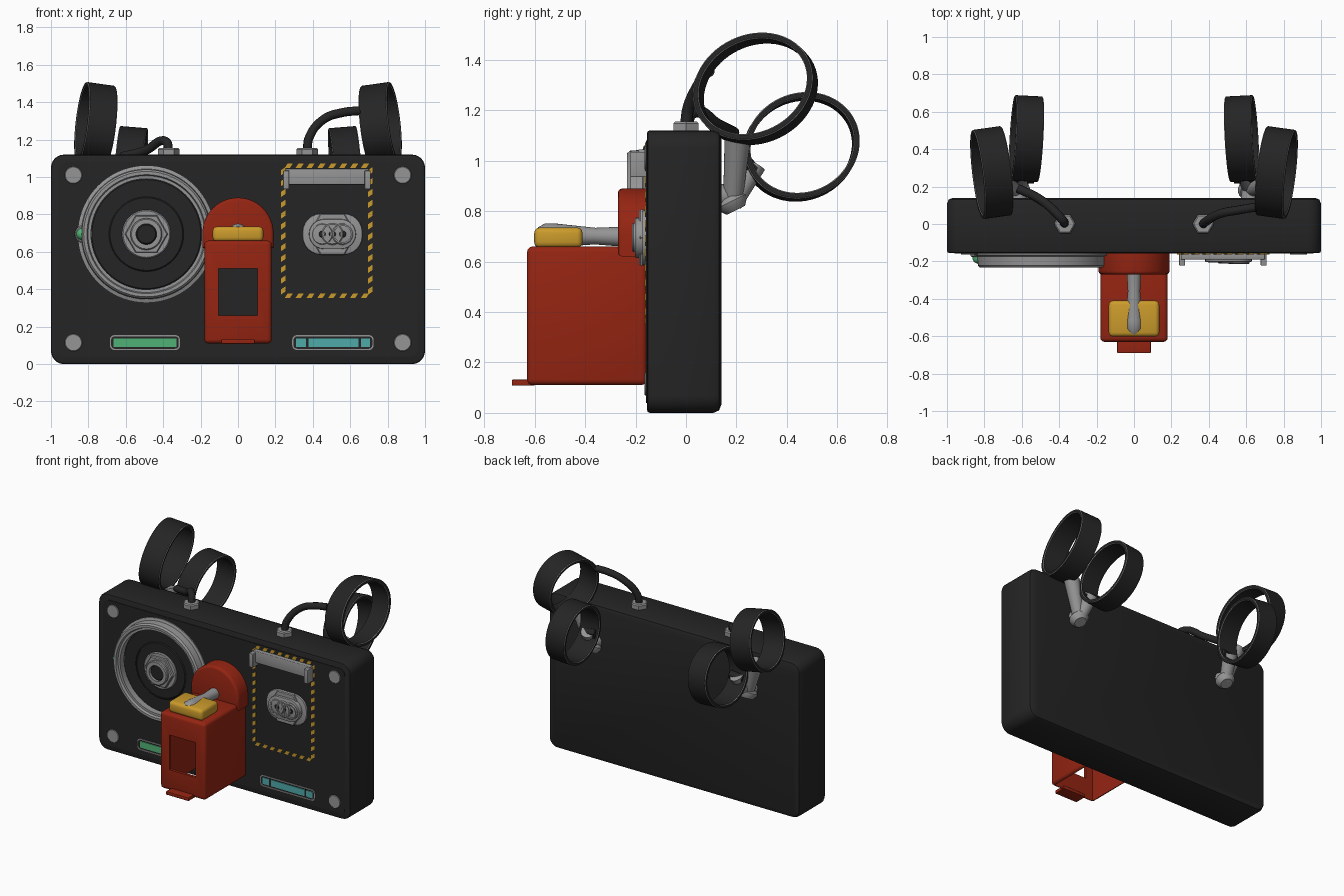
import bpy, bmesh, math
from mathutils import Vector, Matrix

if "Cube" in bpy.data.objects:
    bpy.data.objects.remove(bpy.data.objects["Cube"])


def material(name, rgb):
    m = bpy.data.materials.new(name)
    m.use_nodes = True
    m.diffuse_color = (*rgb, 1)
    m.node_tree.nodes["Principled BSDF"].inputs["Base Color"].default_value = (*rgb, 1)
    return m


BLACK = material("black", (.018, .018, .018))
GREY = material("grey", (.3, .3, .3))
RED = material("red", (.3, .018, .006))
YELLOW = material("yellow", (.6, .33, .025))
GREEN = material("green", (.08, .45, .18))
TEAL = material("teal", (.08, .4, .4))
FRONT = -.155
OUT = Vector((0, -1, 0))
parts = []


def finish(name, bm, *mats):
    bmesh.ops.remove_doubles(bm, verts=bm.verts, dist=1e-5)
    bmesh.ops.recalc_face_normals(bm, faces=bm.faces)
    me = bpy.data.meshes.new(name)
    bm.to_mesh(me)
    bm.free()
    for m in mats:
        me.materials.append(m)
    ob = bpy.data.objects.new(name, me)
    bpy.context.collection.objects.link(ob)
    parts.append(ob)
    return ob


def box(name, lo, hi, mat, bevel=0):
    lo, hi = Vector(lo), Vector(hi)
    bm = bmesh.new()
    bmesh.ops.create_cube(bm, size=1)
    for v in bm.verts:
        v.co = (lo + hi) / 2 + v.co * (hi - lo)
    if bevel:
        bmesh.ops.bevel(bm, geom=bm.edges[:], offset=bevel, segments=3, profile=.5, affect='EDGES')
    return finish(name, bm, mat)


def rounded(cx, cz, w, h, r, n=6):
    """Outline of a rounded rectangle in the x-z plane."""
    pts = []
    for k, (sx, sz) in enumerate(((1, 1), (-1, 1), (-1, -1), (1, -1))):
        for i in range(n + 1):
            a = math.pi / 2 * (k + i / n)
            pts.append((cx + sx * (w / 2 - r) + r * math.cos(a), cz + sz * (h / 2 - r) + r * math.sin(a)))
    return pts


def prism(name, outline, y0, y1, mat, front=0, back=0, segments=2):
    """Outline extruded along y, with optional bevels on its front and back rims."""
    bm = bmesh.new()
    a = bm.faces.new([bm.verts.new((x, y0, z)) for x, z in outline])
    ext = bmesh.ops.extrude_face_region(bm, geom=[a], use_keep_orig=True)["geom"]
    for v in ext:
        if isinstance(v, bmesh.types.BMVert):
            v.co.y = y1
    for y, size in ((y0, front), (y1, back)):
        rim = [e for e in bm.edges if all(abs(v.co.y - y) < 1e-6 for v in e.verts)]
        if size:
            bmesh.ops.bevel(bm, geom=rim, offset=size, segments=segments, profile=.5, affect='EDGES')
    return finish(name, bm, mat)


def frame(name, outer, inner, y, mat):
    """Flat ring between two outlines, standing on the front panel."""
    bm = bmesh.new()
    loops = [[bm.verts.new((x, d, z)) for x, z in o]
             for o, d in ((outer, FRONT), (outer, y), (inner, y), (inner, FRONT))]
    for a, b in zip(loops, loops[1:] + loops[:1]):
        for i in range(len(a)):
            j = (i + 1) % len(a)
            bm.faces.new((a[i], a[j], b[j], b[i]))
    return finish(name, bm, mat)


def lathe(name, profile, at, axis, mats, steps=40, closed=False, radii=(0, 0), long=(1, 0, 0), rule=None):
    """Turn (radius, height) points about an axis; radii adds an ellipse."""
    z = Vector(axis).normalized()
    x = Vector(long)
    x = (x - z * x.dot(z)).normalized()
    turn = Matrix((x, z.cross(x), z)).transposed()
    bm = bmesh.new()
    rows = []
    for r, h in profile:
        angles = [2 * math.pi * i / steps for i in range(steps)]
        rows.append([bm.verts.new(Vector(at) + turn @ Vector(
            ((radii[0] + r) * math.cos(a), (radii[1] + r) * math.sin(a), h))) for a in angles])
    for k in range(len(rows) - (0 if closed else 1)):
        a, b = rows[k], rows[(k + 1) % len(rows)]
        for i in range(steps):
            j = (i + 1) % steps
            f = bm.faces.new((a[i], a[j], b[j], b[i]))
            f.material_index = rule(k) if rule else 0
    return finish(name, bm, *mats)


def disc(name, x, z, r, depth, mat, steps=40, base=0):
    edge = min(.006, (depth - base) / 3)
    return lathe(name, [(0, base), (r, base), (r, depth - edge), (r - edge, depth), (0, depth)],
                 (x, FRONT, z), OUT, [mat], steps)


def tube(name, x, z, r, inner, depth, mat, steps=40):
    return lathe(name, [(r, 0), (r, depth - .006), (r - .006, depth), (inner, depth), (inner, 0)],
                 (x, FRONT, z), OUT, [mat], steps, closed=True)


def rod(name, p, q, r0, r1, mat, steps=20):
    p, q = Vector(p), Vector(q)
    n = (q - p).length
    return lathe(name, [(0, 0), (r0, 0), (r1, n), (0, n)], p, q - p, [mat], steps, long=(.3, 1, .2))


def cable(name, pts):
    cu = bpy.data.curves.new(name, 'CURVE')
    cu.dimensions = '3D'
    cu.bevel_depth = .024
    cu.bevel_resolution = 3
    cu.use_fill_caps = True
    sp = cu.splines.new('BEZIER')
    sp.bezier_points.add(len(pts) - 1)
    for b, p in zip(sp.bezier_points, pts):
        b.co = p
        b.handle_left_type = b.handle_right_type = 'AUTO'
    cu.materials.append(BLACK)
    bpy.context.collection.objects.link(bpy.data.objects.new(name, cu))


# Case and corner screws
prism("case", rounded(0, .56, 2, 1.12, .07), FRONT, .14, BLACK, front=.012, back=.032)
prism("front_panel", rounded(0, .56, 1.92, 1.04, .045), FRONT - .004, FRONT, BLACK)
for x in (-.88, .88):
    for z in (.115, 1.01):
        disc("corner_screw", x, z, .046, .009, GREY)

# Dial with its hub and pilot lamp
DX, DZ = -.49, .695
lathe("dial_ring", [(.365, 0), (.365, .012), (.348, .018), (.345, .066), (.335, .078), (.318, .078),
                    (.312, .06), (.296, .06), (.296, 0)], (DX, FRONT, DZ), OUT, [GREY], 72, closed=True)
disc("dial_face", DX, DZ, .297, .02, BLACK, 64)
tube("dial_step", DX, DZ, .2, .19, .027, BLACK, 56)
disc("hub_washer", DX, DZ, .13, .032, GREY)
disc("hub_nut", DX, DZ, .115, .055, GREY, 6)
tube("hub_collar", DX, DZ, .085, .055, .075, GREY)
disc("hub_core", DX, DZ, .055, .062, BLACK)
disc("lamp_housing", DX - .335, DZ, .048, .022, GREY)
lathe("lamp", [(.032 * math.sin(t * math.pi / 8), -.032 * math.cos(t * math.pi / 8)) for t in range(9)],
      (DX - .342, FRONT - .025, DZ), OUT, [GREEN], 20)

# Switch guard: arched mount and hollow cover with a window
arch = [(.19 * math.cos(math.pi * i / 24), .7 + .19 * math.sin(math.pi * i / 24)) for i in range(25)]
prism("guard_mount", arch + [(-.19, .62), (.19, .62)], -.27, FRONT, RED, front=.018, segments=3)
cover = box("guard_cover", (-.18, -.63, .11), (.18, FRONT, .66), RED, .022)
for lo, hi in (((-.16, -.61, 0), (.16, -.1, .64)), ((-.105, -.7, .26), (.105, -.5, .51))):
    cutter = box("cutter", lo, hi, RED)
    cutter.hide_render = True
    parts.remove(cutter)
    mod = cover.modifiers.new("cut", 'BOOLEAN')
    mod.object = cutter
    mod.solver = 'EXACT'
    bpy.context.view_layer.objects.active = cover
    bpy.ops.object.modifier_apply(modifier=mod.name)
    bpy.data.objects.remove(cutter)
box("guard_lip", (-.09, -.69, .108), (.09, -.6, .132), RED, .004)
box("lever_pad", (-.135, -.602, .655), (.135, -.41, .735), YELLOW, .022)
lathe("lever", [(0, 0), (.042, 0), (.036, .1), (.033, .15), (.047, .31), (.046, .35), (.03, .378), (0, .388)],
      (0, -.21, .698), (0, -1, .02), [GREY], 24)

# Socket with hazard border and handle bar
SX, SZ = .505, .695
L, R, B, T = .242, .708, .365, 1.06
for k in range(12):
    z = B + (T - B) * (k + .5) / 12
    for x in (L, R):
        prism("hazard_dash", [(x - .012, z - .022), (x + .012, z - .006), (x + .012, z + .022), (x - .012, z + .006)],
              FRONT - .008, FRONT, YELLOW)
for k in range(8):
    x = L + (R - L) * (k + .5) / 8
    for z in (B, T):
        prism("hazard_dash", [(x - .022, z - .012), (x + .006, z - .012), (x + .022, z + .012), (x - .006, z + .012)],
              FRONT - .008, FRONT, YELLOW)
box("handle_bar", (.25, -.19, .96), (.7, FRONT, 1.045), GREY, .005)
for x in (.257, .693):
    box("handle_end", (x - .016, -.222, .935), (x + .016, FRONT, 1.035), GREY, .004)
prism("socket_flange", rounded(SX, SZ, .32, .22, .1), FRONT - .018, FRONT, GREY, front=.005)
disc("socket_nut", SX, SZ, .128, .032, GREY, 6)
prism("socket_body", rounded(SX, SZ, .25, .16, .079), FRONT - .048, FRONT, GREY, front=.005)
for k, dx in enumerate((-.055, 0, .055)):
    tube("socket_ring", SX + dx, SZ, .058, .044, .052 + .004 * k, GREY, 32)
    disc("socket_pin", SX + dx, SZ, .022, .05, BLACK, 20)

# Light bars
for name, x0, x1, mat in (("green", -.665, -.33, GREEN), ("teal", .31, .705, TEAL)):
    c, w = (x0 + x1) / 2, x1 - x0
    frame(name + "_bar_frame", rounded(c, .115, w + .04, .08, .025),
          rounded(c, .115, w + .026, .066, .019), FRONT - .009, GREY)
    box(name + "_bar", (x0, FRONT - .009, .092), (x1, FRONT, .138), mat)
for x in (.37, .65):
    box("bar_divider", (x - .007, FRONT - .0095, .09), (x + .007, FRONT, .14), BLACK)

# Cable glands and cables
for x in (-.37, .37):
    lathe("cable_gland", [(0, 0), (.058, 0), (.058, .03), (.05, .037), (0, .037)], (x, 0, 1.118), (0, 0, 1), [GREY], 6)
cable("left_cable", [(-.37, 0, 1.14), (-.385, .025, 1.19), (-.5, .13, 1.14), (-.62, .19, 1.11)])
cable("right_cable", [(.37, 0, 1.14), (.38, .01, 1.21), (.46, .055, 1.31), (.56, .075, 1.345), (.65, .09, 1.355)])


# Paired hoops on rear brackets
def hoop(name, at, axis, radii, half):
    t, c = .024, .004
    prof = [(0, c - half), (0, half - c), (-c, half), (c - t, half),
            (-t, half - c), (-t, c - half), (c - t, -half), (-c, -half)]
    lathe(name, prof, at, axis, [BLACK, GREY], 64, closed=True, radii=radii,
          long=(0, .9, .42), rule=lambda k: k % 2)


for s, side in ((1, "left"), (-1, "right")):
    hoop(side + "_upper_hoop", (s * .76, .275, 1.285), (s, -.14, .14), (.247, .207), .077)
    hoop(side + "_lower_hoop", (s * .575, .457, 1.055), (s, .05, .08), (.233, .208), .074)
    foot = Vector((s * .62, .185, .83))
    lathe(side + "_bracket_foot", [(0, -.03), (.05, -.03), (.065, -.01), (.06, .005), (.04, .03), (0, .03)],
          foot, (0, .45, -.9), [GREY], 24)
    rod(side + "_bracket_stem", (s * .62, .13, .86), foot + Vector((0, .01, .03)), .05, .04, GREY)
    rod(side + "_upper_arm", foot, (s * .7, .205, 1.09), .038, .052, GREY)
    rod(side + "_lower_arm", foot, (s * .59, .27, .985), .038, .048, GREY)
    rod(side + "_arm_nut", (s * .64, .25, .965), (s * .535, .25, .975), .035, .035, BLACK, 6)

# Smooth the round parts and keep edges crisp
bpy.ops.object.select_all(action='DESELECT')
for ob in parts:
    ob.select_set(True)
bpy.context.view_layer.objects.active = parts[0]
bpy.ops.object.shade_smooth_by_angle(angle=math.radians(32))
